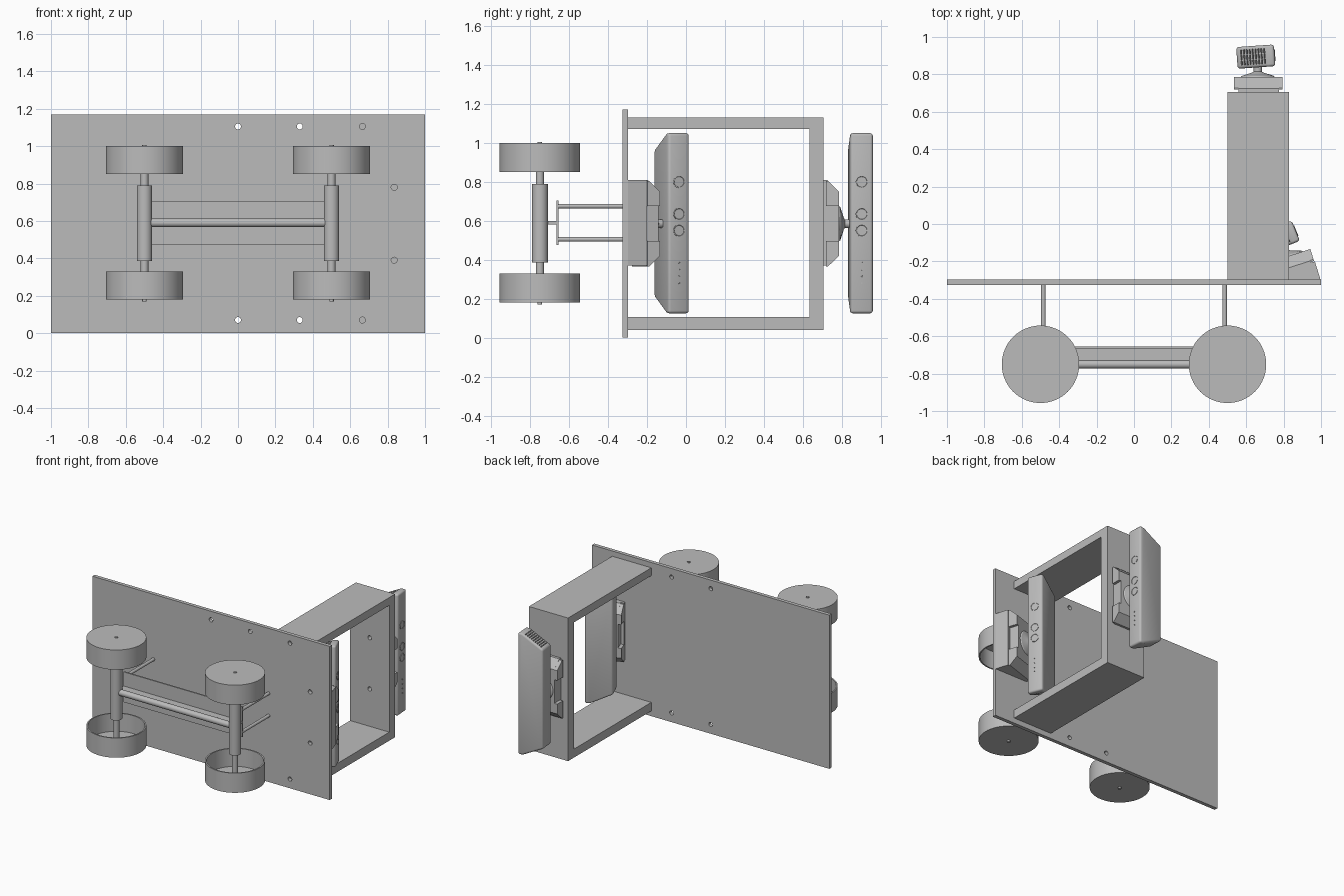
import bpy, bmesh, math
from mathutils import Matrix, Vector

cube = bpy.data.objects.get("Cube")
if cube:
    bpy.data.objects.remove(cube, do_unlink=True)

grey = bpy.data.materials.new("plain grey")
grey.use_nodes = True
grey.diffuse_color = (0.5, 0.5, 0.5, 1)
grey.node_tree.nodes["Principled BSDF"].inputs["Base Color"].default_value = (0.5, 0.5, 0.5, 1)


def make(name, bm, matrix=None, smooth=False):
    bmesh.ops.recalc_face_normals(bm, faces=bm.faces[:])
    if matrix:
        bm.transform(matrix)
    mesh = bpy.data.meshes.new(name)
    bm.to_mesh(mesh)
    bm.free()
    mesh.materials.append(grey)
    ob = bpy.data.objects.new(name, mesh)
    bpy.context.collection.objects.link(ob)
    if smooth:
        bpy.ops.object.select_all(action='DESELECT')
        ob.select_set(True)
        bpy.context.view_layer.objects.active = ob
        bpy.ops.object.shade_smooth_by_angle()
    return ob


def prism_bm(points, axis, lo, hi):
    """Extrude a 2D outline along an axis."""
    bm = bmesh.new()
    rings = []
    for t in (lo, hi):
        ring = []
        for p in points:
            c = list(p)
            c.insert(axis, t)
            ring.append(bm.verts.new(c))
        bm.faces.new(ring)
        rings.append(ring)
    n = len(points)
    for i in range(n):
        j = (i + 1) % n
        bm.faces.new((rings[0][i], rings[0][j], rings[1][j], rings[1][i]))
    return bm


def prism(name, points, axis, lo, hi, matrix=None):
    return make(name, prism_bm(points, axis, lo, hi), matrix)


def lathe(name, profile, matrix, steps=48):
    """Spin an (r, z) profile round z."""
    bm = bmesh.new()
    verts = [bm.verts.new((r, 0, z)) for r, z in profile]
    edges = [bm.edges.new(pair) for pair in zip(verts, verts[1:])]
    bmesh.ops.spin(bm, geom=verts + edges, cent=(0, 0, 0), axis=(0, 0, 1),
                   angle=math.tau, steps=steps)
    bmesh.ops.remove_doubles(bm, verts=bm.verts[:], dist=0.0005)
    return make(name, bm, matrix, True)


def rod(name, start, end, radius):
    a, b = Vector(start), Vector(end)
    d = b - a
    m = Matrix.Translation(a) @ d.to_track_quat('Z', 'Y').to_matrix().to_4x4()
    return lathe(name, [(0, 0), (radius, 0), (radius, d.length), (0, d.length)], m, 32)


def cut(target, bm):
    """Subtract a mesh from an object and discard the cutter."""
    cutter = make("cutter", bm)
    cutter.hide_render = True
    mod = target.modifiers.new("cut", 'BOOLEAN')
    mod.operation = 'DIFFERENCE'
    mod.solver = 'EXACT'
    mod.object = cutter
    bpy.ops.object.select_all(action='DESELECT')
    target.select_set(True)
    bpy.context.view_layer.objects.active = target
    bpy.ops.object.modifier_apply(modifier=mod.name)
    bpy.data.objects.remove(cutter, do_unlink=True)


def drill(target, spots, y):
    bm = bmesh.new()
    for x, z in spots:
        m = Matrix.Translation((x, y, z)) @ Matrix.Rotation(math.pi / 2, 4, 'X')
        bmesh.ops.create_cone(bm, cap_ends=True, segments=24, radius1=0.016,
                              radius2=0.016, depth=0.2, matrix=m)
    cut(target, bm)


MID = 0.585

# Main plate and U-shaped bracket, with bolt holes
plate = prism("main_plate", [(-1, 0), (1, 0), (1, 1.17), (-1, 1.17)], 1, -0.325, -0.297)
holes = [(x, z) for x in (0, 0.33, 0.665) for z in (0.07, 1.105)]
drill(plate, holes + [(0.835, 0.39), (0.835, 0.78)], -0.31)
bracket = prism("bracket", [(-0.297, 0.04), (0.705, 0.04), (0.705, 1.13), (-0.297, 1.13),
                            (-0.297, 1.07), (0.635, 1.07), (0.635, 0.105), (-0.297, 0.105)],
                0, 0.5, 0.83)
drill(bracket, [(0.665, 0.39), (0.665, 0.78)], 0.67)

# Wheels, open on the inner side, with axles
AXLE_Y = -0.75
R = 0.207
cup = [(0, -0.075), (R, -0.075), (R, 0.075), (R - 0.01, 0.075), (R - 0.01, -0.062), (0, -0.062)]
for end, x in (("rear", -0.5), ("front", 0.5)):
    for side, z, turn in (("lower", 0.255, 0), ("upper", 0.925, math.pi)):
        m = Matrix.Translation((x, AXLE_Y, z)) @ Matrix.Rotation(turn, 4, 'X')
        lathe(f"{end}_{side}_wheel", cup, m, 64)
    rod(f"{end}_axle_pin", (x, AXLE_Y, 0.17), (x, AXLE_Y, 1.005), 0.012)
    rod(f"{end}_axle", (x, AXLE_Y, 0.19), (x, AXLE_Y, 0.98), 0.021)
    rod(f"{end}_axle_sleeve", (x, AXLE_Y, 0.385), (x, AXLE_Y, 0.79), 0.041)
    for z in (0.505, 0.675):
        px = math.copysign(0.485, x)
        rod(f"{end}_standoff", (px, -0.66, z), (px, -0.31, z), 0.012)

# Chassis spine, web and mounting strip
rod("chassis_bar", (-0.5, AXLE_Y, 0.59), (0.5, AXLE_Y, 0.59), 0.023)
prism("chassis_web", [(-0.5, 0.582), (0.5, 0.582), (0.5, 0.598), (-0.5, 0.598)], 1, -0.74, -0.66)
prism("mounting_strip", [(-0.5, 0.475), (0.5, 0.475), (0.5, 0.705), (-0.5, 0.705)],
      1, -0.665, -0.654)


def sensor(prefix, place):
    """Long camera bar on a pedestal; placed with a matrix."""
    # Pedestal with four corner feet
    prism(prefix + "_base", [(0.705, 0.37), (0.725, 0.37), (0.785, 0.43), (0.785, 0.75),
                             (0.725, 0.81), (0.705, 0.81)], 0, 0.56, 0.775, place)
    for s in (-1, 1):
        foot = [(0.718, MID + s * 0.22), (0.728, MID + s * 0.22), (0.785, MID + s * 0.165),
                (0.785, MID + s * 0.09), (0.718, MID + s * 0.09)]
        prism(prefix + "_foot", foot, 0, 0.535, 0.795, place)
    # Domed collar and neck
    up = Matrix.Translation((0.662, 0.78, MID)) @ Matrix.Rotation(-math.pi / 2, 4, 'X')
    lathe(prefix + "_neck", [(0, 0), (0.095, 0), (0.085, 0.012), (0.03, 0.03), (0.022, 0.035),
                             (0.022, 0.075), (0, 0.075)], place @ up, 32)
    # Tapered camera bar, slightly tilted
    centre = Vector((0.652, 0.895, 0))
    tilt = place @ Matrix.Translation(centre) @ Matrix.Rotation(math.radians(4), 4, 'Z') \
        @ Matrix.Translation(-centre)
    bm = prism_bm([(0.752, 0.125), (0.752, 1.05), (0.715, 1.05), (0.55, 0.965),
                   (0.55, 0.21), (0.715, 0.125)], 1, 0.837, 0.953)
    bmesh.ops.recalc_face_normals(bm, faces=bm.faces[:])
    bmesh.ops.bevel(bm, geom=bm.edges[:], offset=0.014, segments=3, profile=0.5,
                    affect='EDGES')
    bar = make(prefix + "_camera_bar", bm, tilt, True)
    # Grille slots on the upper end
    slope = math.atan2(0.085, 0.165)
    slots = bmesh.new()
    for i in range(9):
        x = 0.574 + i * 0.0155
        for row in (-1, 0, 1):
            m = Matrix.Translation((x, 0.895 + row * 0.029, 0.965 + (x - 0.55) * math.tan(slope))) \
                @ Matrix.Rotation(-slope, 4, 'Y') @ Matrix.Diagonal((0.007, 0.024, 0.03, 1))
            bmesh.ops.create_cube(slots, size=1, matrix=tilt @ m)
    cut(bar, slots)
    # Lenses and microphone dots on the camera face
    spots = [(z, 0.031) for z in (0.55, 0.635, 0.80)] + [(0.28 + i * 0.035, 0.004) for i in range(4)]
    for z, r in spots:
        m = tilt @ Matrix.Translation((0.747, 0.895, z)) @ Matrix.Rotation(math.pi / 2, 4, 'Y')
        lathe(prefix + "_lens", [(0, 0), (r, 0), (r, 0.008), (r * 0.9, 0.008),
                                 (r * 0.85, 0.006), (0, 0.006)], m, 24)


# Sensor on the bracket, and a second one tilted on a wedge
sensor("rear_sensor", Matrix.Identity(4))
sensor("plate_sensor", Matrix.Translation((0.967, -0.21, 0))
       @ Matrix.Rotation(math.radians(18), 4, 'Z') @ Matrix.Translation((-0.795, -0.705, 0)))
prism("sensor_wedge", [(0.997, -0.297), (0.967, -0.2), (0.72, -0.28), (0.72, -0.297)],
      2, 0.37, 0.81)
